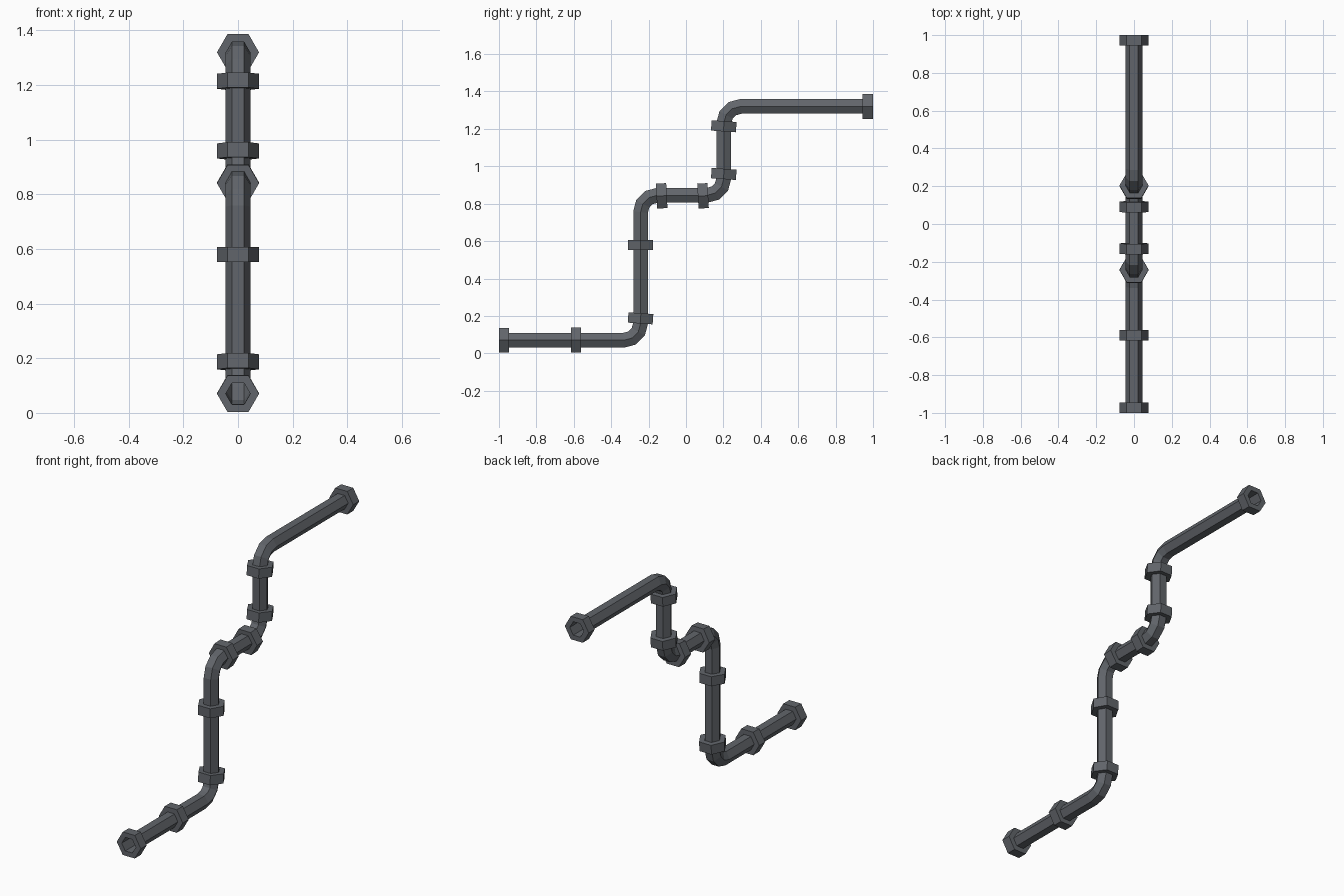
import bpy, bmesh
from math import sin, cos, pi, radians
from mathutils import Vector

if "Cube" in bpy.data.objects:
    bpy.data.objects.remove(bpy.data.objects["Cube"])

mat = bpy.data.materials.new("dark_steel")
mat.diffuse_color = (0.12, 0.13, 0.145, 1)
mat.use_nodes = True
mat.node_tree.nodes["Principled BSDF"].inputs["Base Color"].default_value = mat.diffuse_color


def finish(name, bm):
    bmesh.ops.recalc_face_normals(bm, faces=bm.faces)
    me = bpy.data.meshes.new(name)
    bm.to_mesh(me)
    bm.free()
    me.materials.append(mat)
    ob = bpy.data.objects.new(name, me)
    bpy.context.collection.objects.link(ob)
    return ob


def hex_ring(bm, centre, direction, r, stretch=1.0):
    # six-sided ring across a direction in the YZ plane, corners on the X axis
    side = Vector((0, -direction.z, direction.y)).normalized() * stretch
    return [bm.verts.new(centre + Vector((r * cos(a), 0, 0)) + side * r * sin(a))
            for a in (i * pi / 3 for i in range(6))]


def bridge(bm, a, b):
    for i in range(6):
        j = (i + 1) % 6
        bm.faces.new((a[i], a[j], b[j], b[i]))


def rounded_path(corners, radius, steps=3):
    pts = [corners[0]]
    for p, c, n in zip(corners, corners[1:], corners[2:]):
        u, v = (p - c).normalized(), (n - c).normalized()
        for k in range(steps + 1):
            a = k / steps * pi / 2
            pts.append(c + u * radius * (1 - sin(a)) + v * radius * (1 - cos(a)))
    return pts + [corners[-1]]


# Open hexagonal pipe with four rounded elbows
corners = [Vector((0, y, z)) for y, z in
           ((-0.998, 0.07), (-0.243, 0.07), (-0.243, 0.845),
            (0.202, 0.845), (0.202, 1.32), (0.998, 1.32))]
path = rounded_path(corners, 0.09)
bm = bmesh.new()
previous = None
for i, p in enumerate(path):
    d_in = (p - path[max(i - 1, 0)]).normalized()
    d_out = (path[min(i + 1, len(path) - 1)] - p).normalized()
    d = (d_in + d_out).normalized()
    ring = hex_ring(bm, p, d, 0.045, 1 / d.dot(d_out if d_out.length else d_in))
    if previous:
        bridge(bm, previous, ring)
    previous = ring
finish("pipe", bm)


# Hexagonal collars: (y, z, angle of axis from +Y in degrees)
collars = [(-0.9725, 0.07, 0), (-0.588, 0.072, 0),
           (-0.243, 0.187, 86), (-0.243, 0.579, 90),
           (-0.13, 0.842, 3), (0.091, 0.842, 3),
           (0.202, 0.959, 86), (0.202, 1.214, 86), (0.9725, 1.32, 0)]
for n, (y, z, ang) in enumerate(collars):
    d = Vector((0, cos(radians(ang)), sin(radians(ang))))
    c, half = Vector((0, y, z)), d * 0.0275
    bm = bmesh.new()
    loops = [hex_ring(bm, c + half * s, d, r) for s, r in
             ((-1, 0.045), (-1, 0.077), (1, 0.077), (1, 0.045))]
    for k in range(4):
        bridge(bm, loops[k], loops[(k + 1) % 4])
    finish(f"collar_{n + 1}", bm)
